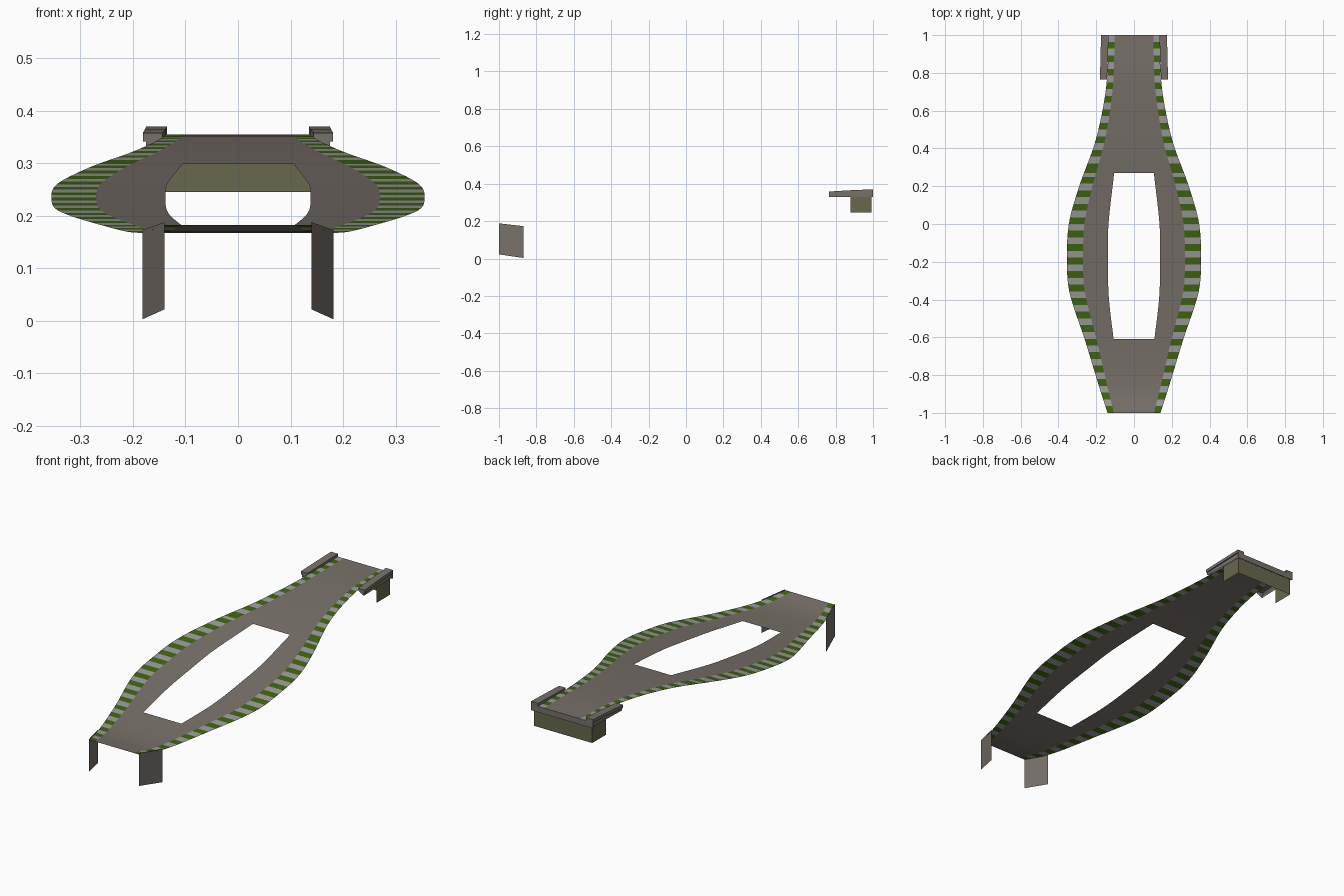
import bpy

if "Cube" in bpy.data.objects:
    bpy.data.objects.remove(bpy.data.objects["Cube"])


def material(name, rgb):
    m = bpy.data.materials.new(name)
    m.diffuse_color = (*rgb, 1)
    m.use_nodes = True
    m.node_tree.nodes["Principled BSDF"].inputs["Base Color"].default_value = m.diffuse_color
    return m


ROAD = material("warm grey road", (0.19, 0.165, 0.145))
GREY = material("kerb grey", (0.33, 0.33, 0.33))
GREEN = material("kerb green", (0.05, 0.13, 0.005))
OLIVE = material("olive wall", (0.14, 0.14, 0.075))


def curve(pts):
    """Smooth interpolation through (y, value) points."""
    n = len(pts)

    def slope(i):
        a, b = pts[max(i - 1, 0)], pts[min(i + 1, n - 1)]
        return (b[1] - a[1]) / (b[0] - a[0])

    def f(y):
        i = 0
        while i < n - 2 and y > pts[i + 1][0]:
            i += 1
        (y0, v0), (y1, v1) = pts[i], pts[i + 1]
        h = y1 - y0
        t = min(max((y - y0) / h, 0), 1)
        return ((2*t**3 - 3*t**2 + 1) * v0 + (t**3 - 2*t**2 + t) * h * slope(i)
                + (3*t**2 - 2*t**3) * v1 + (t**3 - t**2) * h * slope(i + 1))
    return f


height = curve([(-1, .183), (-.87, .168), (-.7, .175), (-.4, .205), (0, .26),
                (.4, .316), (.77, .35), (1, .355)])
outer = curve([(-1, .14), (-.87, .182), (-.62, .258), (-.36, .342), (-.2, .355),
               (0, .345), (.2, .29), (.42, .21), (.6, .167), (.77, .143), (1, .135)])
hole = curve([(-.61, .108), (-.38, .134), (-.15, .138), (0, .135), (.27, .105)])


def build(name, verts, faces, mats, index=None, smooth=False):
    me = bpy.data.meshes.new(name)
    me.from_pydata(verts, [], faces)
    for m in mats:
        me.materials.append(m)
    for p in me.polygons:
        p.material_index = index[p.index] if index else 0
        p.use_smooth = smooth
    me.update()
    ob = bpy.data.objects.new(name, me)
    bpy.context.collection.objects.link(ob)
    return ob


def loft(name, rows, mat, cap=False):
    """Sheet through rows of equally many points."""
    n = len(rows[0])
    verts = [p for r in rows for p in r]
    faces = [(i*n + j, i*n + j + 1, (i+1)*n + j + 1, (i+1)*n + j)
             for i in range(len(rows) - 1) for j in range(n - 1)]
    if cap:
        faces.append(tuple(range(n)))
    return build(name, verts, faces, [mat])


# Road deck with central opening and striped kerbs
N, H0, H1 = 56, 11, 36
ys = [-1 + 2 * i / N for i in range(N + 1)]
ys[H0], ys[H1] = -.61, .27
verts, faces, index = [], [], []
for y in ys:
    o = outer(y)
    k = o * .76
    h = min(hole(y), k * .9)
    verts += [(x, y, height(y)) for x in (-o, -k, -h, h, k, o)]
for i in range(N):
    for j in range(5):
        if j == 2 and H0 <= i < H1:
            continue
        a = i * 6 + j
        faces.append((a, a + 1, a + 7, a + 6))
        index.append((1 + i % 2) if j in (0, 4) else 0)
build("road_deck", verts, faces, [ROAD, GREEN, GREY], index, True)

for s, side in ((-1, "left"), (1, "right")):
    # Front leg plates following the deck edge
    loft("front_leg_" + side,
         [[(s * outer(y), y, height(y) + .005), (s * outer(y), y, b)]
          for y, b in ((-1, .022), (-.87, .003))], ROAD)
    # Rear rails: hollow caps with a skirt
    rows = []
    for y, top, out in ((.765, .358, .181), (.88, .365, .177), (1, .37, .175)):
        inn = outer(y)
        rows.append([(s * inn, y, height(y) - .004), (s * inn, y, top),
                     (s * out, y, top), (s * out, y, top - .016),
                     (s * (out - .006), y, top - .016), (s * (out - .006), y, .328)])
    loft("rear_rail_" + side, rows, ROAD, True)

# Rear rim across the back edge
loft("rear_rim", [[(x, 1, .325), (x, 1, t)] for x, t in
                  ((-.175, .37), (-.136, .37), (-.135, .355),
                   (.135, .355), (.136, .37), (.175, .37))], ROAD)

# Rear wall with short returns, open to the front
loft("rear_wall", [[(x, y, .245), (x, y, .33)] for x, y in
                   ((-.165, .88), (-.165, .992), (.165, .992), (.165, .88))], OLIVE)
